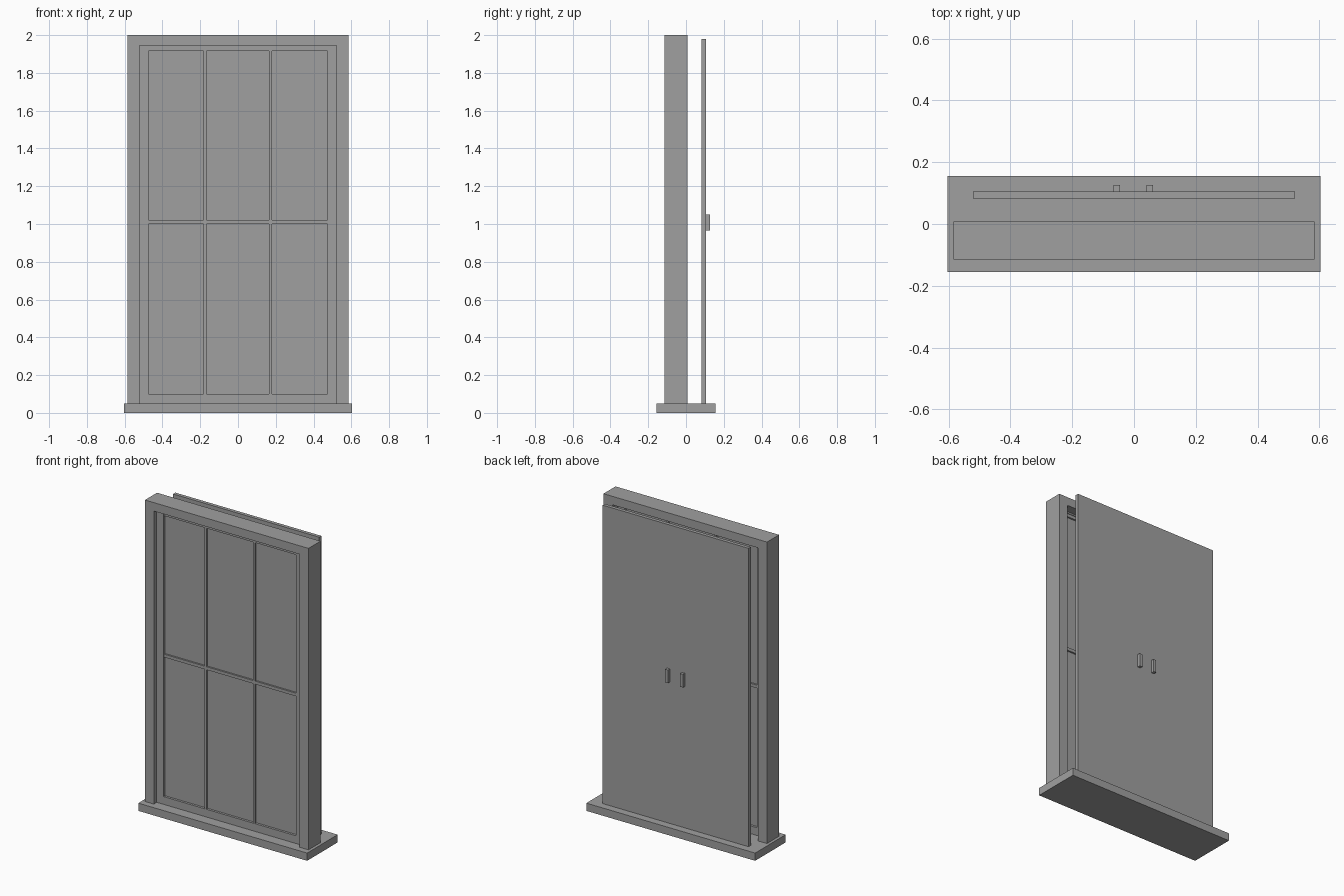
import bpy
import bmesh

cube = bpy.data.objects.get("Cube")
if cube:
    bpy.data.objects.remove(cube, do_unlink=True)

# Single grey finish
grey = bpy.data.materials.new("plain grey")
grey.use_nodes = True
colour = (0.35, 0.35, 0.35, 1.0)
grey.diffuse_color = colour
grey.node_tree.nodes["Principled BSDF"].inputs["Base Color"].default_value = colour


def make_boxes(name, boxes):
    """One object from boxes given as (x0, x1, y0, y1, z0, z1)."""
    bm = bmesh.new()
    for x0, x1, y0, y1, z0, z1 in boxes:
        verts = bmesh.ops.create_cube(bm, size=1)["verts"]
        bmesh.ops.scale(bm, vec=(x1 - x0, y1 - y0, z1 - z0), verts=verts)
        bmesh.ops.translate(
            bm, vec=((x0 + x1) / 2, (y0 + y1) / 2, (z0 + z1) / 2), verts=verts)
    return finish(name, bm)


def make_prism(name, outline, y0, y1):
    """Extrude an outline of (x, z) points from y0 to y1."""
    bm = bmesh.new()
    face = bm.faces.new([bm.verts.new((x, y0, z)) for x, z in outline])
    extruded = bmesh.ops.extrude_face_region(bm, geom=[face])["geom"]
    moved = [v for v in extruded if isinstance(v, bmesh.types.BMVert)]
    bmesh.ops.translate(bm, vec=(0, y1 - y0, 0), verts=moved)
    bmesh.ops.recalc_face_normals(bm, faces=bm.faces)
    return finish(name, bm)


def finish(name, bm):
    mesh = bpy.data.meshes.new(name)
    bm.to_mesh(mesh)
    bm.free()
    mesh.materials.append(grey)
    obj = bpy.data.objects.new(name, mesh)
    bpy.context.collection.objects.link(obj)
    return obj


SILL_TOP, TOP = 0.05, 2.0
OUT_X, OPEN_X, OPEN_TOP = 0.585, 0.522, 1.945
SASH_X, RAIL_TOP, RAIL_BOTTOM = 0.473, 1.935, 0.10
SASH_Y0, SASH_Y1 = -0.085, -0.05

# Sill
make_boxes("sill", [(-0.604, 0.604, -0.156, 0.156, 0, SILL_TOP)])

# Outer frame, open at the bottom where it stands on the sill
make_prism("outer_frame", [
    (-OUT_X, SILL_TOP), (-OUT_X, TOP), (OUT_X, TOP), (OUT_X, SILL_TOP),
    (OPEN_X, SILL_TOP), (OPEN_X, OPEN_TOP),
    (-OPEN_X, OPEN_TOP), (-OPEN_X, SILL_TOP)], -0.115, 0.008)

# Sash stiles and rails
stiles = [(-OPEN_X, -SASH_X), (SASH_X, OPEN_X)]
rails = [(SILL_TOP, RAIL_BOTTOM), (RAIL_TOP, OPEN_TOP)]
make_boxes("sash",
           [(a, b, SASH_Y0, SASH_Y1, SILL_TOP, OPEN_TOP) for a, b in stiles]
           + [(-SASH_X, SASH_X, SASH_Y0, SASH_Y1, a, b) for a, b in rails])

# Glazing bars
make_boxes("upright_bars", [
    (x - 0.0075, x + 0.0075, SASH_Y0 + 0.002, SASH_Y1 - 0.002,
     RAIL_BOTTOM, RAIL_TOP) for x in (-0.175, 0.172)])
make_boxes("cross_bars", [
    (-SASH_X, SASH_X, SASH_Y0 + 0.004, SASH_Y1 - 0.004, z, z + 0.02)
    for z in (1.0, 1.915)])

# Window pane
make_boxes("pane", [(-SASH_X, SASH_X, -0.07, -0.065, RAIL_BOTTOM, RAIL_TOP)])

# Back shutter with its two pulls
make_boxes("shutter", [(-0.522, 0.522, 0.083, 0.106, SILL_TOP, 1.98)])
for side, x in (("right", -0.056), ("left", 0.051)):
    make_boxes(side + "_pull", [(x - 0.01, x + 0.01, 0.106, 0.126, 0.965, 1.05)])
